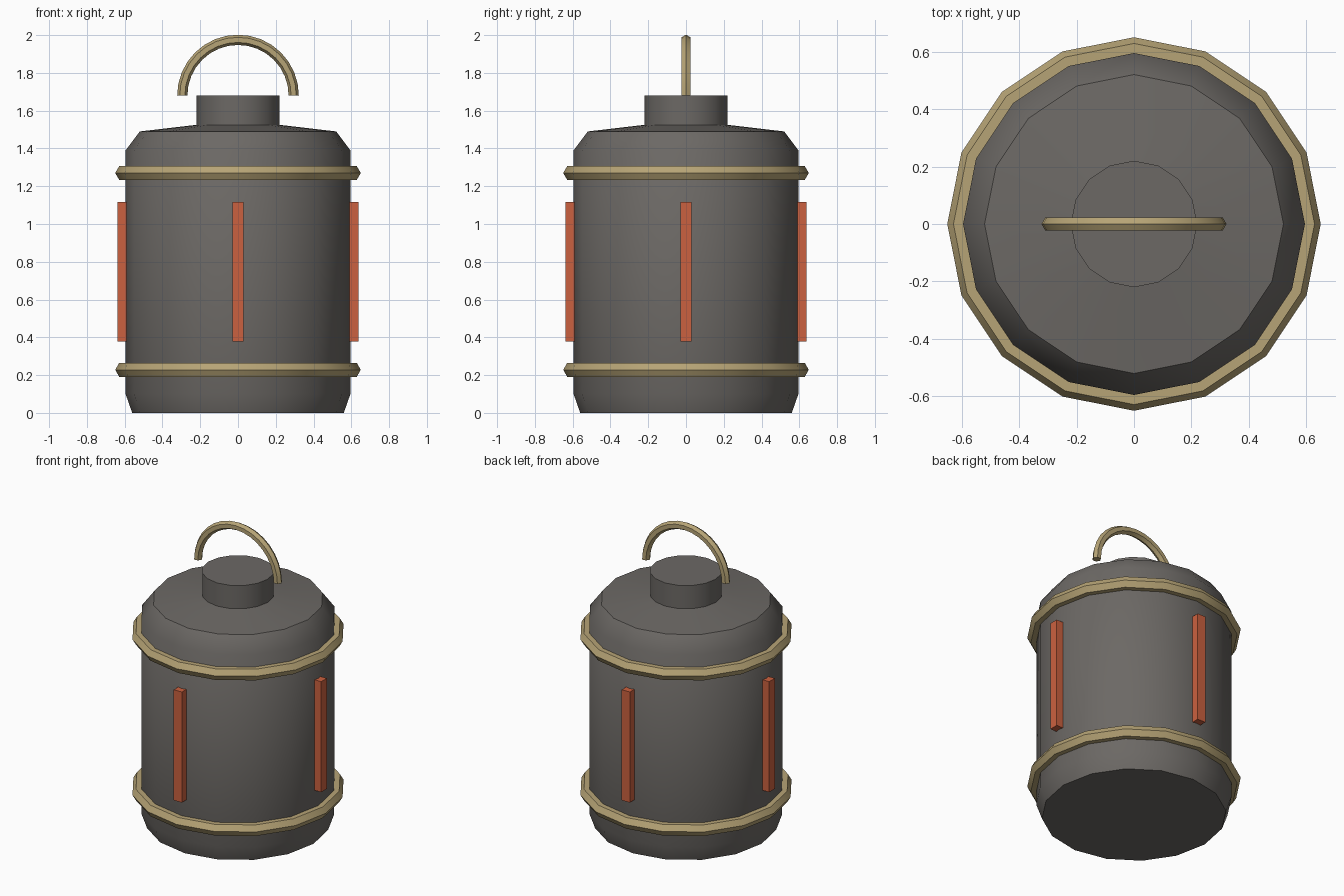
import bpy
import bmesh
from math import cos, sin, pi, radians
from mathutils import Matrix, Vector

if "Cube" in bpy.data.objects:
    bpy.data.objects.remove(bpy.data.objects["Cube"], do_unlink=True)


def make_material(name, color):
    mat = bpy.data.materials.new(name)
    mat.use_nodes = True
    mat.diffuse_color = color
    mat.node_tree.nodes["Principled BSDF"].inputs["Base Color"].default_value = color
    return mat


def add_object(name, bm, mat, smooth_angle=None):
    bmesh.ops.remove_doubles(bm, verts=bm.verts, dist=0.0001)
    bmesh.ops.recalc_face_normals(bm, faces=bm.faces)
    mesh = bpy.data.meshes.new(name)
    bm.to_mesh(mesh)
    bm.free()
    mesh.materials.append(mat)
    obj = bpy.data.objects.new(name, mesh)
    bpy.context.collection.objects.link(obj)
    if smooth_angle:
        bpy.ops.object.select_all(action='DESELECT')
        obj.select_set(True)
        bpy.context.view_layer.objects.active = obj
        bpy.ops.object.shade_smooth_by_angle(angle=radians(smooth_angle))
    return obj


def sweep(points, axis, angle, steps, closed):
    """Spin a profile in the XZ plane around an axis, filling open ends."""
    bm = bmesh.new()
    verts = [bm.verts.new((x, 0, z)) for x, z in points]
    edges = [bm.edges.new(pair) for pair in zip(verts, verts[1:])]
    if closed:
        edges.append(bm.edges.new((verts[-1], verts[0])))
    bmesh.ops.spin(bm, geom=verts + edges, cent=(0, 0, 0), axis=axis,
                   angle=angle, steps=steps)
    bmesh.ops.remove_doubles(bm, verts=bm.verts, dist=0.0001)
    bmesh.ops.holes_fill(bm, edges=[e for e in bm.edges if e.is_boundary], sides=0)
    return bm


def hexagon(radius, minor):
    return [(radius + minor * cos(i * pi / 3), minor * sin(i * pi / 3))
            for i in range(6)]


dark = make_material("dark_metal", (0.15, 0.14, 0.13, 1))
brass = make_material("brass", (0.47, 0.37, 0.18, 1))
orange = make_material("orange_glow", (0.60, 0.12, 0.05, 1))

# Canister body with shoulder and neck
profile = [(0.56, 0), (0.595, 0.10), (0.595, 1.39), (0.52, 1.49),
           (0.22, 1.525), (0.22, 1.68)]
add_object("body", sweep(profile, (0, 0, 1), 2 * pi, 16, False), dark, 40)

# Bands around the body
for name, height in (("lower_band", 0.228), ("upper_band", 1.27)):
    band = sweep(hexagon(0.607, 0.043), (0, 0, 1), 2 * pi, 16, True)
    add_object(name, band, brass, 40).location.z = height

# Arched carrying handle
bm = bmesh.new()
section = [bm.verts.new((x, y, 0)) for x, y in hexagon(0.295, 0.027)]
face = bm.faces.new(section)
bmesh.ops.spin(bm, geom=[face] + list(face.edges) + section, cent=(0, 0, 0),
               axis=(0, -1, 0), angle=pi, steps=16)
bm.verts.ensure_lookup_table()
# Keep only the end caps of the swept arch
inner = [f for f in bm.faces if len(f.verts) == 6]
bmesh.ops.delete(bm, geom=inner, context='FACES_ONLY')
bmesh.ops.holes_fill(bm, edges=[e for e in bm.edges if e.is_boundary], sides=0)
add_object("handle", bm, brass, 40).location.z = 1.68

# Indicator strips on four sides
for i, side in enumerate(("left", "back", "right", "front")):
    bm = bmesh.new()
    bmesh.ops.create_cube(bm, size=1)
    bmesh.ops.scale(bm, vec=(0.06, 0.06, 0.74), verts=bm.verts)
    bmesh.ops.translate(bm, vec=Vector((0.607, 0, 0.747)), verts=bm.verts)
    bmesh.ops.rotate(bm, cent=(0, 0, 0), matrix=Matrix.Rotation(i * pi / 2, 3, 'Z'),
                     verts=bm.verts)
    add_object(side + "_strip", bm, orange)
